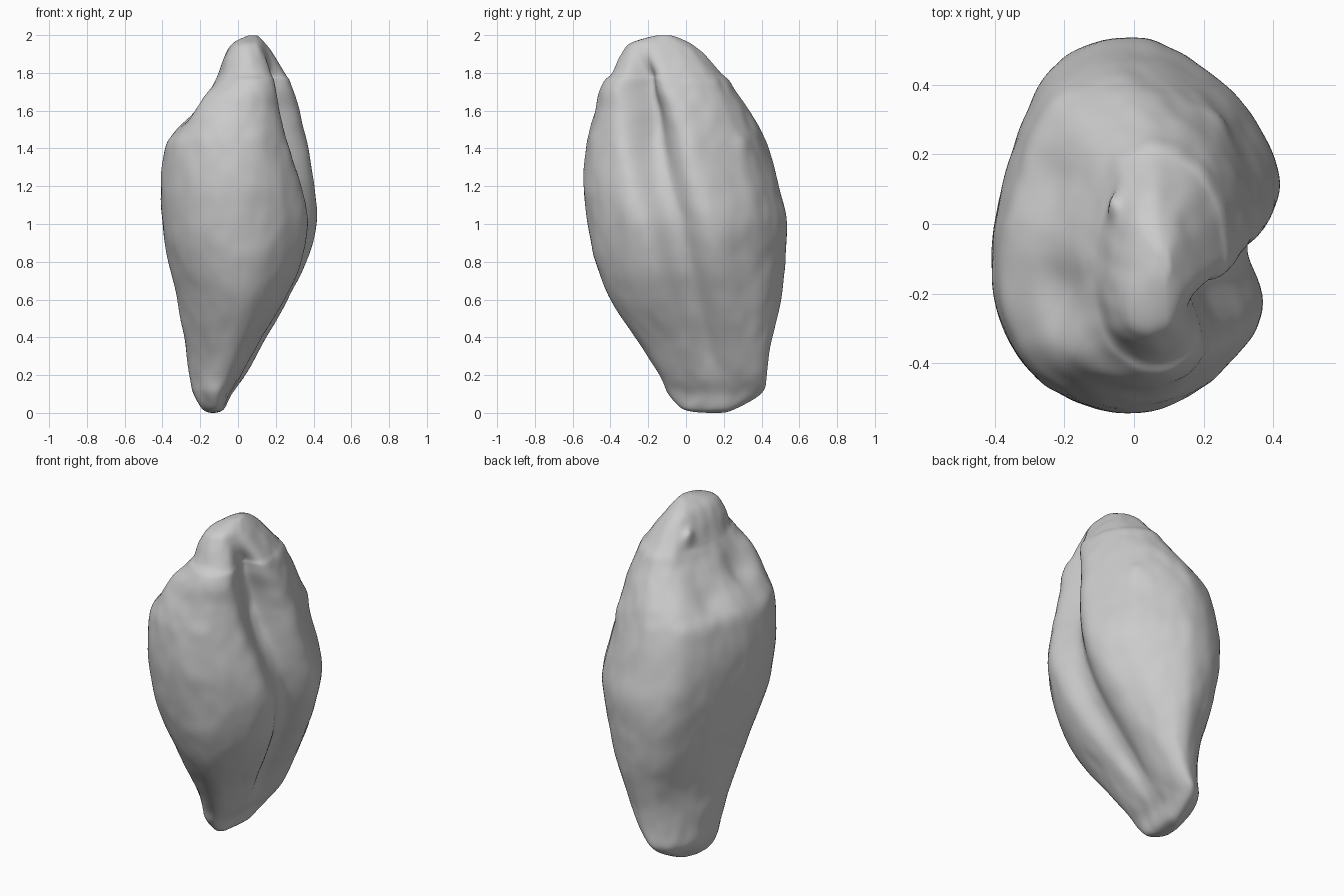
import bpy, bmesh, math
from mathutils import Vector, noise

cube = bpy.data.objects.get("Cube")
if cube:
    bpy.data.objects.remove(cube)

SIDES, STEPS = 180, 9

# Cross-section extents: height, x min, x max, y min, y max
SECTIONS = [
    (0, -.15, -.12, .1, .2), (.02, -.19, -.08, -.02, .26), (.1, -.24, -.04, -.09, .4),
    (.2, -.26, .03, -.14, .43), (.4, -.29, .14, -.27, .46), (.6, -.33, .26, -.4, .51),
    (.8, -.37, .36, -.48, .53), (1, -.4, .41, -.52, .54), (1.2, -.41, .39, -.54, .5),
    (1.4, -.39, .36, -.53, .44), (1.5, -.33, .34, -.51, .4), (1.6, -.24, .32, -.48, .34),
    (1.7, -.16, .29, -.46, .27), (1.76, -.12, .27, -.43, .23), (1.8, -.1, .24, -.39, .19),
    (1.9, -.06, .18, -.34, .1), (1.96, -.02, .14, -.29, .02), (2, .06, .1, -.15, -.08)]

# Local swellings and hollows: centre, push, radius
LUMPS = [
    ((-.06, .05, 1.84), (-.02, .02, .04), .035),     # pointed nub beside the crown
    ((-.2, -.2, 1.6), (.03, 0, -.03), .1),           # hollow beside the crown
    ((-.22, .12, 1.52), (.02, -.01, -.02), .08),     # hollow on the back shoulder
    ((-.16, -.38, 1.62), (-.03, -.01, .03), .12),    # front shoulder
    ((.24, .3, 1.42), (.01, .01, .01), .06)]


def bell(d, width):
    return math.exp(-(d / width) ** 2)


def smooth(lo, hi, v):
    t = min(max((v - lo) / (hi - lo), 0), 1)
    return t * t * (3 - 2 * t)


def spline(rows, i, t):
    a, b, c, d = (rows[min(max(i + k, 0), len(rows) - 1)] for k in (-1, 0, 1, 2))
    return [q + .5 * t * (r - p + t * (2*p - 5*q + 4*r - s + t * (3*(q - r) + s - p)))
            for p, q, r, s in zip(a, b, c, d)]


def radius(deg, z):
    """Lopsided oval with a deep fold between two lips on the +x side."""
    def off(a):
        return (deg - a + 180) % 360 - 180
    r = 1 + (.07 * smooth(.4, 1, z) + .08 * smooth(1.7, 1.9, z)) * bell(off(218), 28)
    r += .03 * bell(off(124), 12) - .04 * bell(off(66), 22) - .06 * bell(off(160), 25)
    fold = 4 - 9 * z * z
    upper = smooth(1.1, 1.7, z) * (1 - smooth(1.72, 1.97, z))
    depth = (.2 + .3 * upper) * smooth(.02, .4, z) * (1 - smooth(1.75, 1.98, z))
    # the back lip is rounded, the front lobe ends in a steep wall
    side = off(fold)
    r -= depth * (bell(side, 9 + 4 * upper) if side > 0 else bell(side * side, (16 + 4 * upper) ** 2))
    r += .05 * smooth(.1, .6, z) * bell(off(fold + 20), 12)
    r += .03 * smooth(.1, .5, z) * (1 - upper) * bell(off(fold - 30), 12)
    r -= .05 * upper * bell(off(fold - 26), 20)
    return r


def surface_point(row, deg):
    z, x0, x1, y0, y1 = row
    a = math.radians(deg)
    r = radius(deg, z)
    # the foot is D-shaped, flatter on +x, and slightly turned
    skew = .2 * (1 - smooth(.2, .7, z))
    bend = .45 * (1 - smooth(.2, .95, z))
    across = (math.sqrt(1 - skew * skew) * math.cos(a) + skew * math.sin(a)
              + bend * math.sin(a) ** 2)
    p = Vector(((x0 + x1) / 2 + (x1 - x0) / 2 * r * across,
                (y0 + y1) / 2 + (y1 - y0) / 2 * r * math.sin(a), z))
    for centre, push, size in LUMPS:
        p += Vector(push) * bell((p - Vector(centre)).length, size)
    # gentle uneven skin, stretched along the body
    q = Vector((p.x * 7, p.y * 7, p.z * 5))
    out = Vector((math.cos(a), math.sin(a), 0))
    return p + out * (.006 * noise.noise(q) + .005 * noise.noise(q * 2.3))


# Body: closed loft through the sections
bm = bmesh.new()
rows = [spline(SECTIONS, i, s / STEPS) for i in range(len(SECTIONS) - 1) for s in range(STEPS)]
rows.append(SECTIONS[-1])
rings = [[bm.verts.new(surface_point(row, 360 * k / SIDES)) for k in range(SIDES)] for row in rows]
for low, high in zip(rings, rings[1:]):
    for k in range(SIDES):
        n = (k + 1) % SIDES
        bm.faces.new((low[k], low[n], high[n], high[k]))
for ring in (rings[0][::-1], rings[-1]):
    centre = bm.verts.new(sum((v.co for v in ring), Vector()) / SIDES)
    for k in range(SIDES):
        bm.faces.new((ring[k], ring[(k + 1) % SIDES], centre))
for _ in range(5):
    bmesh.ops.smooth_vert(bm, verts=bm.verts, factor=.5,
                          use_axis_x=True, use_axis_y=True, use_axis_z=True)
mesh = bpy.data.meshes.new("folded_shell")
bm.to_mesh(mesh)
bm.free()
shell = bpy.data.objects.new("folded_shell", mesh)
bpy.context.collection.objects.link(shell)

# Plain grey finish
grey = bpy.data.materials.new("stone_grey")
grey.use_nodes = True
colour = (.6, .6, .6, 1)
grey.diffuse_color = colour
grey.node_tree.nodes["Principled BSDF"].inputs["Base Color"].default_value = colour
mesh.materials.append(grey)

bpy.ops.object.select_all(action='DESELECT')
shell.select_set(True)
bpy.context.view_layer.objects.active = shell
bpy.ops.object.shade_smooth_by_angle(angle=math.radians(60))
